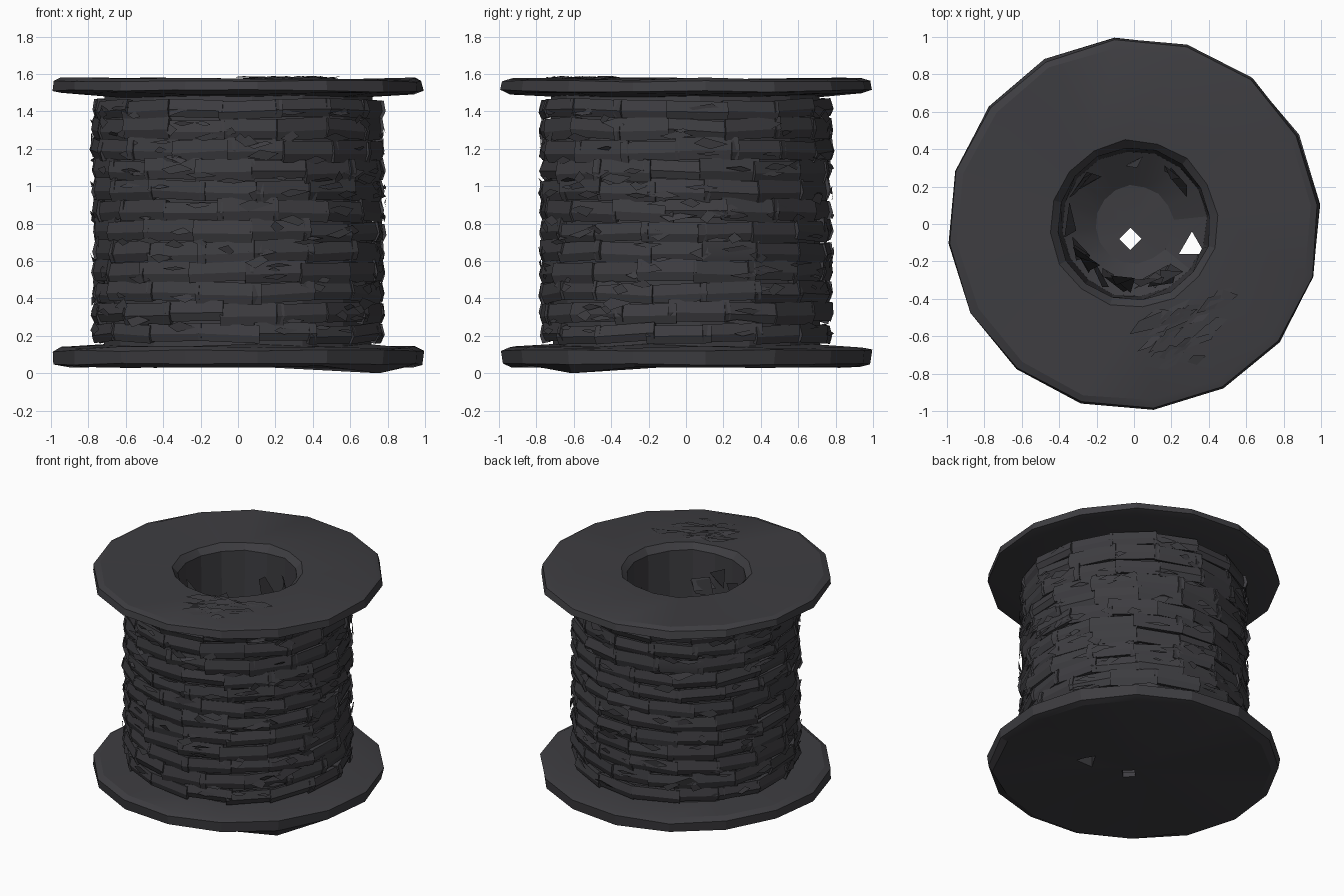
import bpy, bmesh, math, random
from mathutils import Vector

random.seed(7)
SIDES = 16
OFFSET = math.radians(6)

if "Cube" in bpy.data.objects:
    bpy.data.objects.remove(bpy.data.objects["Cube"])

charcoal = bpy.data.materials.new("charcoal")
charcoal.use_nodes = True
colour = (0.048, 0.047, 0.053, 1)
charcoal.diffuse_color = colour
charcoal.node_tree.nodes["Principled BSDF"].inputs["Base Color"].default_value = colour


def jit(amount):
    return random.uniform(-amount, amount)


def polar(r, angle, z):
    return Vector((r * math.cos(angle), r * math.sin(angle), z))


def side_angle(i):
    return OFFSET + math.tau * i / SIDES


def finish(name, bm):
    bmesh.ops.recalc_face_normals(bm, faces=bm.faces)
    mesh = bpy.data.meshes.new(name)
    bm.to_mesh(mesh)
    bm.free()
    mesh.materials.append(charcoal)
    obj = bpy.data.objects.new(name, mesh)
    bpy.context.collection.objects.link(obj)
    return obj


def smooth(obj):
    bpy.ops.object.select_all(action="DESELECT")
    obj.select_set(True)
    bpy.context.view_layer.objects.active = obj
    bpy.ops.object.shade_smooth_by_angle(angle=math.radians(18))


# Spool: flanges, barrel and hollow bore turned from one profile
profile = [(0.94, 0.035), (0.99, 0.05), (1.0, 0.12), (0.95, 0.14), (0.72, 0.15),
           (0.72, 1.48), (0.95, 1.495), (1.0, 1.51), (0.99, 1.56), (0.95, 1.575),
           (0.45, 1.57), (0.41, 1.53), (0.39, 0.2), (0.21, 0.08)]
bm = bmesh.new()
rings = []
for r, z in profile:
    ring = [bm.verts.new(polar(r + jit(0.006), side_angle(i), z + jit(0.007)))
            for i in range(SIDES)]
    rings.append(ring)
for low, high in zip(rings, rings[1:]):
    for i in range(SIDES):
        j = (i + 1) % SIDES
        bm.faces.new((low[i], low[j], high[j], high[i]))
for ring, z in ((rings[0], 0.04), (rings[-1], 0.07)):
    hub = bm.verts.new((0, 0, z))
    for i in range(SIDES):
        bm.faces.new((hub, ring[i], ring[(i + 1) % SIDES]))
# Sagging corner of the lower flange, which touches the ground
rings[0][14].co = polar(0.97, side_angle(14), 0)
spool = finish("spool", bm)

# Small breaks through the floor of the bore
for x, y, size, count in ((-0.02, -0.08, 0.06, 4), (0.31, -0.12, 0.08, 3)):
    bpy.ops.mesh.primitive_cylinder_add(vertices=count, radius=size, depth=0.8,
                                        location=(x, y, 0.05))
    cutter = bpy.context.object
    cutter.name = "floor_cutter"
    cutter.hide_render = True
    cut = spool.modifiers.new("floor_break", "BOOLEAN")
    cut.operation = "DIFFERENCE"
    cut.object = cutter
    bpy.context.view_layer.objects.active = spool
    bpy.ops.object.modifier_apply(modifier=cut.name)
    bpy.data.objects.remove(cutter)
smooth(spool)


# Cable winding: rows of torn, overlapping slabs
ROWS = 12
BOTTOM, TOP = 0.16, 1.47
pitch = (TOP - BOTTOM) / ROWS


def slab(bm, start, end, z, height, radius):
    ends = []
    for angle in (start, end):
        shift, out = jit(0.013), jit(0.008)
        ends.append([bm.verts.new(polar(radius + out + dr + jit(0.005), angle,
                                        z + shift + height * f))
                     for dr, f in ((-0.04, -0.42), (-0.004, -0.5), (0.012, -0.1),
                                   (0.0, 0.48), (-0.04, 0.4))])
    a, b = ends
    for k in range(len(a)):
        n = (k + 1) % len(a)
        bm.faces.new((a[k], a[n], b[n], b[k]))
    bm.faces.new(a)
    bm.faces.new(b[::-1])


bm = bmesh.new()
for row in range(ROWS):
    z = BOTTOM + pitch * (row + 0.5)
    twist = random.choice((0, 0, 0.5)) + jit(0.1)
    for i in range(SIDES):
        start = side_angle(i + twist - 0.04)
        end = side_angle(i + twist + 1 + random.uniform(0, 0.12))
        if 0 < row < ROWS - 1:
            slab(bm, start, end, z, pitch * random.uniform(0.9, 1.15), 0.775)
        else:
            slab(bm, start, end, z, pitch * 0.9, 0.775)
smooth(finish("cable_winding", bm))

# Loose torn flakes lying over the rows
bm = bmesh.new()
for _ in range(230):
    angle, z = random.uniform(0, math.tau), random.uniform(BOTTOM + 0.05, TOP - 0.05)
    wide, tall = random.uniform(0.04, 0.13), random.uniform(0.01, 0.035)
    spots = ((-1, jit(0.5)), (jit(0.5), -1), (1, jit(0.5)), (jit(0.5), 1))
    bm.faces.new([bm.verts.new(polar(0.782 + jit(0.012), angle + wide * u, z + tall * v))
                  for u, v in spots])
finish("cable_flakes", bm)

# Shards on the cracked front part of the upper flange
bm = bmesh.new()
for _ in range(26):
    centre = polar(random.uniform(0.5, 0.8), math.radians(random.uniform(-85, -35)), 1.579)
    along = Vector((0.8, 0.5, 0)).normalized() * random.uniform(0.05, 0.13)
    across = Vector((-0.5, 0.8, 0)) * random.uniform(0.02, 0.05)
    bm.faces.new([bm.verts.new(centre + along * u + across * v + Vector((0, 0, jit(0.012))))
                  for u, v in ((-1, jit(0.6)), (jit(0.5), -1), (1, jit(0.6)), (jit(0.5), 1))])
finish("flange_shards", bm)

# Broken plates hanging inside the bore
bm = bmesh.new()
for _ in range(22):
    angle, z = random.uniform(0, math.tau), random.uniform(0.25, 1.4)
    if abs(math.remainder(angle + 0.4, math.tau)) < 0.5:
        continue
    wide, tall = random.uniform(0.1, 0.3), random.uniform(0.04, 0.12)
    bm.faces.new([bm.verts.new(polar(0.33 + jit(0.05), angle + wide * u, z + tall * v))
                  for u, v in ((-1, -0.6), (0.7, -1), (1, 0.5), (-0.4, 1))])
finish("bore_shards", bm)
